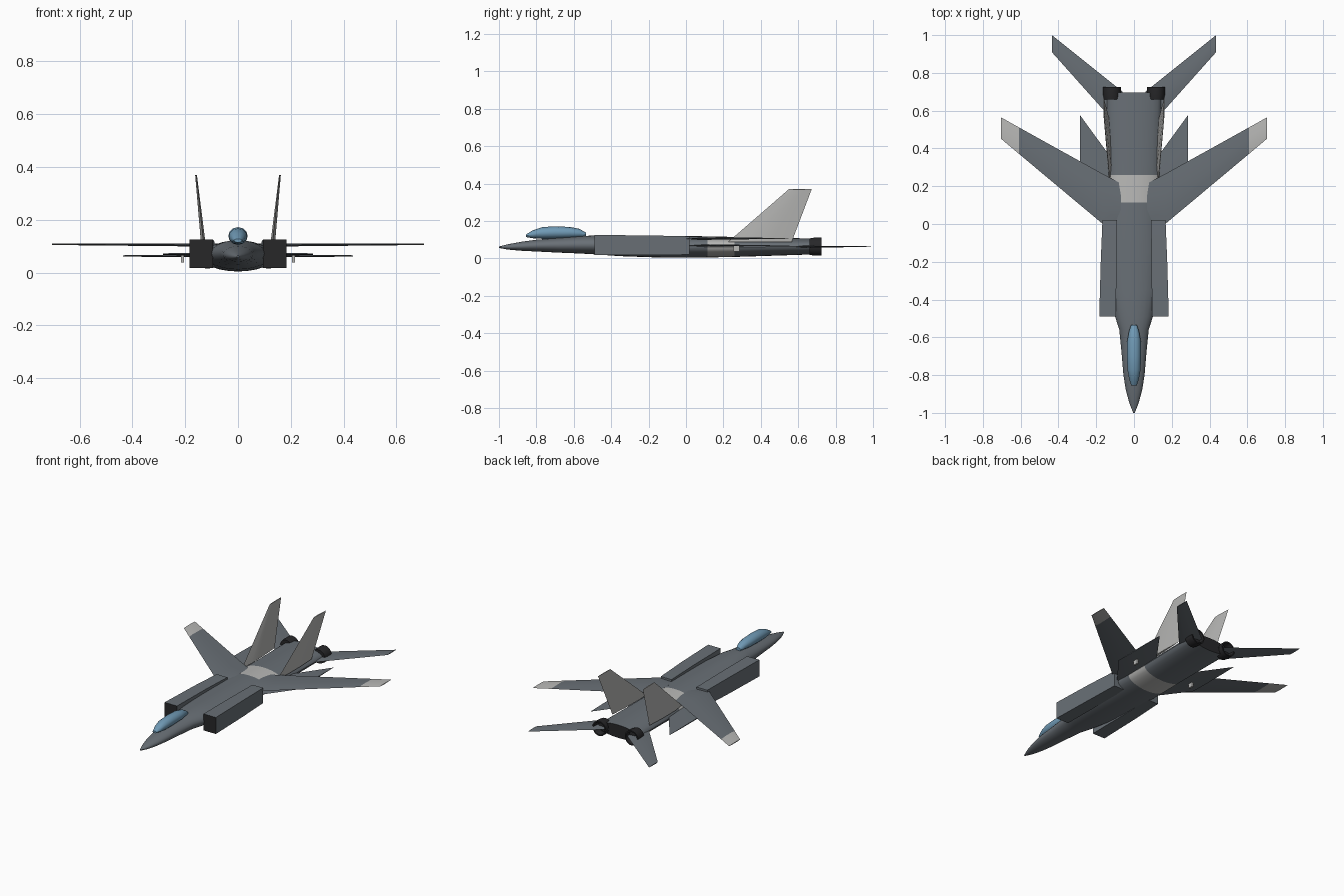
import bpy, bmesh, math
from mathutils import Vector

if "Cube" in bpy.data.objects:
    bpy.data.objects.remove(bpy.data.objects["Cube"])


def material(name, r, g, b):
    m = bpy.data.materials.new(name)
    m.diffuse_color = (r, g, b, 1)
    m.use_nodes = True
    m.node_tree.nodes["Principled BSDF"].inputs["Base Color"].default_value = m.diffuse_color
    return m


GREY = material("hull_grey", 0.14, 0.16, 0.18)
LIGHT = material("light_grey", 0.48, 0.48, 0.47)
DARK = material("dark_metal", 0.02, 0.02, 0.022)
GLASS = material("canopy_blue", 0.16, 0.32, 0.46)


def loft(name, rings, mats, picks=None, caps=(0, 0), angle=35):
    """Skin a list of point rings; picks gives a material index per span."""
    bm = bmesh.new()
    vs = [[bm.verts.new(p) for p in ring] for ring in rings]
    n = len(rings[0])
    for i in range(len(vs) - 1):
        for k in range(n):
            j = (k + 1) % n
            f = bm.faces.new((vs[i][k], vs[i][j], vs[i + 1][j], vs[i + 1][k]))
            f.material_index = picks[i] if picks else 0
    for ring, idx in ((vs[0], caps[0]), (vs[-1], caps[1])):
        bm.faces.new(ring).material_index = idx
    bmesh.ops.recalc_face_normals(bm, faces=bm.faces)
    me = bpy.data.meshes.new(name)
    bm.to_mesh(me)
    bm.free()
    for m in mats:
        me.materials.append(m)
    ob = bpy.data.objects.new(name, me)
    bpy.context.collection.objects.link(ob)
    bpy.ops.object.select_all(action='DESELECT')
    ob.select_set(True)
    bpy.context.view_layer.objects.active = ob
    bpy.ops.object.shade_smooth_by_angle(angle=math.radians(angle))
    return ob


def mirror(ob):
    ob.modifiers.new("mirror", 'MIRROR')
    return ob


def oval(y, half, low, high, x=0, n=24):
    c, h = (low + high) / 2, (high - low) / 2
    return [(x + half * math.cos(2 * math.pi * k / n), y,
             c + h * math.sin(2 * math.pi * k / n)) for k in range(n)]


def foil(lead, trail, thick, side):
    """Thin six-sided aerofoil ring between leading and trailing points."""
    a, b, t = Vector(lead), Vector(trail), Vector(side) * thick / 2
    return [a, a.lerp(b, .25) + t, a.lerp(b, .65) + t * .8, b,
            a.lerp(b, .65) - t * .8, a.lerp(b, .25) - t]


# fuselage: y, half width, bottom, top
body = [(-1.0, .004, .056, .064), (-.95, .024, .047, .076), (-.88, .043, .041, .089),
        (-.8, .056, .037, .1), (-.68, .066, .031, .11), (-.56, .078, .026, .119),
        (-.49, .1, .022, .123), (-.35, .123, .012, .122), (-.15, .137, .005, .12),
        (.0, .138, .004, .12), (.115, .138, .005, .118), (.26, .138, .008, .115),
        (.45, .141, .014, .111), (.695, .145, .022, .106)]
loft("fuselage", [oval(*s) for s in body], [GREY, LIGHT, DARK],
     [1 if s[0] == .115 else 0 for s in body[:-1]], caps=(0, 2))

# canopy
glass = [(-.855, .015, .114, .128), (-.82, .026, .108, .15), (-.77, .035, .105, .167),
         (-.7, .037, .105, .172), (-.62, .036, .108, .168), (-.57, .027, .112, .158),
         (-.535, .016, .115, .138)]
loft("canopy", [oval(*s, n=12) for s in glass], [GLASS])


# air intakes
def box_ring(y, x0, x1, z0, z1):
    return [(x0, y, z0), (x1, y, z0), (x1, y, z1), (x0, y, z1)]


mirror(loft("air_intake", [box_ring(-.49, .095, .184, .018, .125),
                           box_ring(-.2, .093, .176, .018, .123),
                           box_ring(.02, .09, .167, .02, .118)],
            [GREY, DARK], caps=(1, 0)))

# main wings with light tips
UP = (0, 0, 1)
wing = [foil((.07, .03, .105), (.07, .215, .105), .012, UP),
        foil((.165, .0, .105), (.165, .265, .105), .012, UP),
        foil((.61, .372, .107), (.61, .512, .107), .007, UP),
        foil((.705, .452, .107), (.705, .565, .107), .005, UP)]
mirror(loft("wing", wing, [GREY, LIGHT], [0, 0, 1], caps=(0, 1)))

# lower side panels under the wings
panel = [foil((.11, -.03, .068), (.11, .335, .068), .012, UP),
         foil((.285, .2, .07), (.285, .575, .07), .006, UP)]
mirror(loft("lower_side_panel", panel, [GREY]))

# small hangers under the side panels
mirror(loft("hanger", [box_ring(.255, .205, .217, .038, .068),
                       box_ring(.285, .205, .217, .038, .068)], [LIGHT]))

# tailplanes
tail = [foil((.06, .49, .063), (.06, .7, .063), .012, UP),
        foil((.435, .91, .063), (.435, 1.0, .063), .005, UP)]
mirror(loft("tailplane", tail, [GREY]))

# upright fins, leaning outward
SIDE = (1, 0, -.1)
fin = [foil((.128, .225, .088), (.133, .565, .088), .018, SIDE),
       foil((.158, .55, .37), (.161, .672, .37), .006, SIDE)]
mirror(loft("upright_fin", fin, [LIGHT]))

# engine nozzles with recessed exhausts
rim = [(.66, .044), (.685, .048), (.725, .048), (.725, .04), (.685, .034)]
mirror(loft("engine_nozzle", [oval(y, r, .063 - r, .063 + r, x=.116) for y, r in rim],
            [DARK]))
